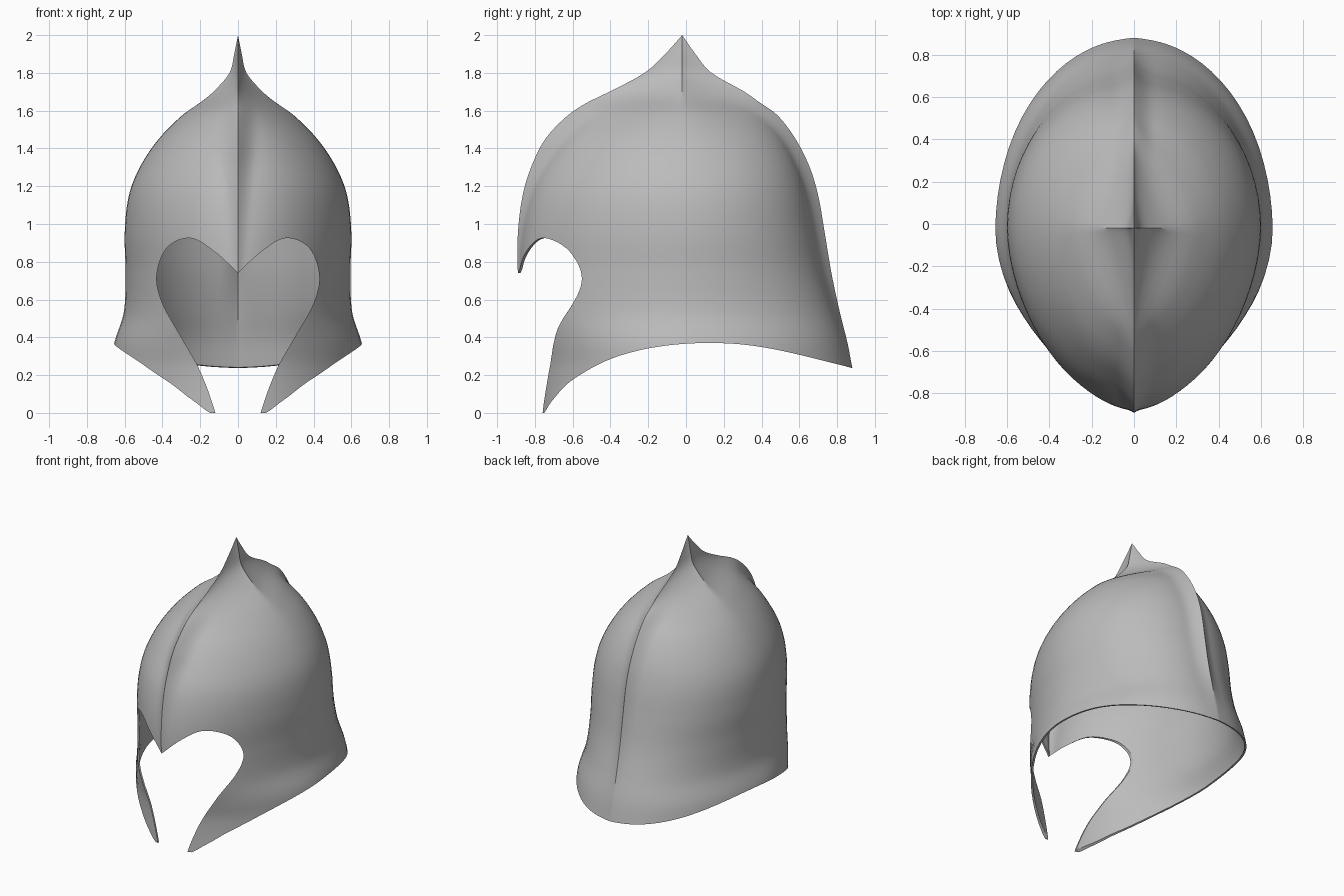
import bpy, bmesh, math

if "Cube" in bpy.data.objects:
    bpy.data.objects.remove(bpy.data.objects["Cube"], do_unlink=True)

CENTRE_Y = -0.02
WALL = 0.013
HALF_COLUMNS = 48


def spline(points, t):
    """Smooth interpolation of a table whose first column is the parameter."""
    last = len(points) - 1
    i = 0
    while i < last - 1 and t > points[i + 1][0]:
        i += 1
    p, q = points[i], points[i + 1]
    before, after = points[max(i - 1, 0)], points[min(i + 2, last)]
    h = q[0] - p[0]
    s = (t - p[0]) / h
    result = []
    for k in range(1, len(p)):
        m0 = (q[k] - before[k]) / (q[0] - before[0]) * h
        m1 = (after[k] - p[k]) / (after[0] - p[0]) * h
        a, b = p[k], q[k]
        result.append(a + s * m0 + s * s * (3 * (b - a) - 2 * m0 - m1)
                      + s ** 3 * (2 * (a - b) + m0 + m1))
    return result


def smooth_path(points, steps=10):
    table = [(i, *p) for i, p in enumerate(points)]
    count = (len(points) - 1) * steps
    return [tuple(spline(table, i / steps)) for i in range(count + 1)]


# Height, half width, front reach, back reach
OUTLINE = [(-.05, .70, .76, .96), (.24, .67, .76, .90), (.37, .655, .79, .875),
           (.53, .605, .85, .835), (.74, .595, .87, .79), (.95, .60, .87, .755),
           (1.15, .578, .845, .72), (1.3, .52, .80, .675), (1.45, .42, .725, .60),
           (1.58, .29, .60, .50), (1.65, .19, .49, .40), (1.7, .13, .385, .33),
           (1.8, .045, .2, .155), (1.9, .02, .09, .07), (2, 0, 0, 0)]
# Height, front ridge, back ridge, front roundness, back roundness
RIDGE = [(-.05, 0, 0, 1.75, 2), (.4, 0, .01, 1.75, 2), (.75, .01, .04, 1.75, 2),
         (1.15, .04, .055, 1.8, 2), (1.45, .09, .06, 1.75, 1.85),
         (1.58, .08, .06, 1.5, 1.5), (1.67, .01, .01, 1, 1), (1.8, 0, 0, .8, .8),
         (2, 0, 0, .8, .8)]


def ring(z, inset):
    """One horizontal section of the shell."""
    width, front, back = spline(OUTLINE, z)
    ridge_f, ridge_b, round_f, round_b = spline(RIDGE, z)
    ridge_width = .03 + .08 * min(1, max(0, (z - .7) / .7))
    points = []
    for i in range(2 * HALF_COLUMNS):
        u = i / HALF_COLUMNS
        angle = math.pi * (u - .8 * math.sin(2 * math.pi * u) / (2 * math.pi))
        s, c = math.sin(angle), math.cos(angle)
        if c > 0:
            reach, ridge, n, span = front, ridge_f, round_f, ridge_width
        else:
            reach, ridge, n, span = back, ridge_b, round_b, .1
        ridge = max(ridge, 0)
        r = (abs(s / width) ** n + abs(c / (reach - ridge)) ** n) ** (-1 / n)
        r += ridge * max(0, 1 - abs(r * s) / span) ** 2 * c * c
        if inset:
            r = max(r * .5, r - WALL)
        drop = WALL * min(1, max(0, (z - 1) * 2)) if inset else 0
        points.append((r * s, CENTRE_Y - r * c, z - drop))
    return points


# Closed double-walled shell with a spiked top
bm = bmesh.new()
heights = [-.05 + 2.03 * i / 80 for i in range(81)]
walls = []
for inset in (False, True):
    rows = [[bm.verts.new(p) for p in ring(z, inset)] for z in heights]
    tip = bm.verts.new((0, CENTRE_Y, 1.96 if inset else 2))
    walls.append(rows)
    for lower, upper in zip(rows, rows[1:]):
        for i in range(len(lower)):
            bm.faces.new((lower[i - 1], lower[i], upper[i], upper[i - 1]))
    for i in range(len(lower)):
        bm.faces.new((rows[-1][i - 1], rows[-1][i], tip))
outer, inner = walls[0][0], walls[1][0]
for i in range(len(outer)):
    bm.faces.new((outer[i], outer[i - 1], inner[i - 1], inner[i]))
bmesh.ops.recalc_face_normals(bm, faces=bm.faces)
mesh = bpy.data.meshes.new("helmet_shell")
bm.to_mesh(mesh)
bm.free()
shell = bpy.data.objects.new("helmet_shell", mesh)
bpy.context.collection.objects.link(shell)

steel = bpy.data.materials.new("plain_steel_grey")
steel.use_nodes = True
grey = (.5, .5, .5, 1)
steel.diffuse_color = grey
steel.node_tree.nodes["Principled BSDF"].inputs["Base Color"].default_value = grey
mesh.materials.append(steel)


def cutter(name, profile, place, near, far):
    """Prism made from a flat profile, used to trim the shell."""
    bm = bmesh.new()
    a, b = ([bm.verts.new(place(p, d)) for p in profile] for d in (near, far))
    bm.faces.new(a)
    bm.faces.new(b[::-1])
    for i in range(len(a)):
        bm.faces.new((a[i - 1], b[i - 1], b[i], a[i]))
    bmesh.ops.recalc_face_normals(bm, faces=bm.faces)
    data = bpy.data.meshes.new(name)
    bm.to_mesh(data)
    bm.free()
    data.materials.append(steel)
    obj = bpy.data.objects.new(name, data)
    bpy.context.collection.objects.link(obj)
    obj.hide_render = True
    mod = shell.modifiers.new(name, "BOOLEAN")
    mod.operation = "DIFFERENCE"
    mod.solver = "EXACT"
    mod.object = obj
    return obj


# Heart-shaped face opening
half = smooth_path([(0, .74), (.12, .85), (.25, .925), (.375, .875), (.43, .73),
                    (.4, .58), (.3, .4), (.2, .22), (.12, 0), (.08, -.2)])
heart = half + [(-x, z) for x, z in half[:0:-1]]
face_cut = cutter("face_opening_cutter", heart, lambda p, d: (p[0], d, p[1]), -1.5, -.15)

# Swept lower rim
rim = smooth_path([(-.75, 0), (-.7, .075), (-.6, .175), (-.4, .285), (-.15, .35),
                   (.15, .37), (.45, .34), (.89, .235), (1.2, .15)])
rim = [(-1.2, -.4), (-1.2, 0)] + rim + [(1.2, -.4)]
rim_cut = cutter("lower_rim_cutter", rim, lambda p, d: (d, p[0], p[1]), -1.5, 1.5)

# Apply the cuts and smooth the surface
bpy.context.view_layer.update()
graph = bpy.context.evaluated_depsgraph_get()
shell.data = bpy.data.meshes.new_from_object(shell.evaluated_get(graph))
shell.modifiers.clear()
for obj in (face_cut, rim_cut):
    bpy.data.objects.remove(obj, do_unlink=True)
bpy.ops.object.select_all(action="DESELECT")
shell.select_set(True)
bpy.context.view_layer.objects.active = shell
bpy.ops.object.shade_smooth_by_angle(angle=math.radians(28))
